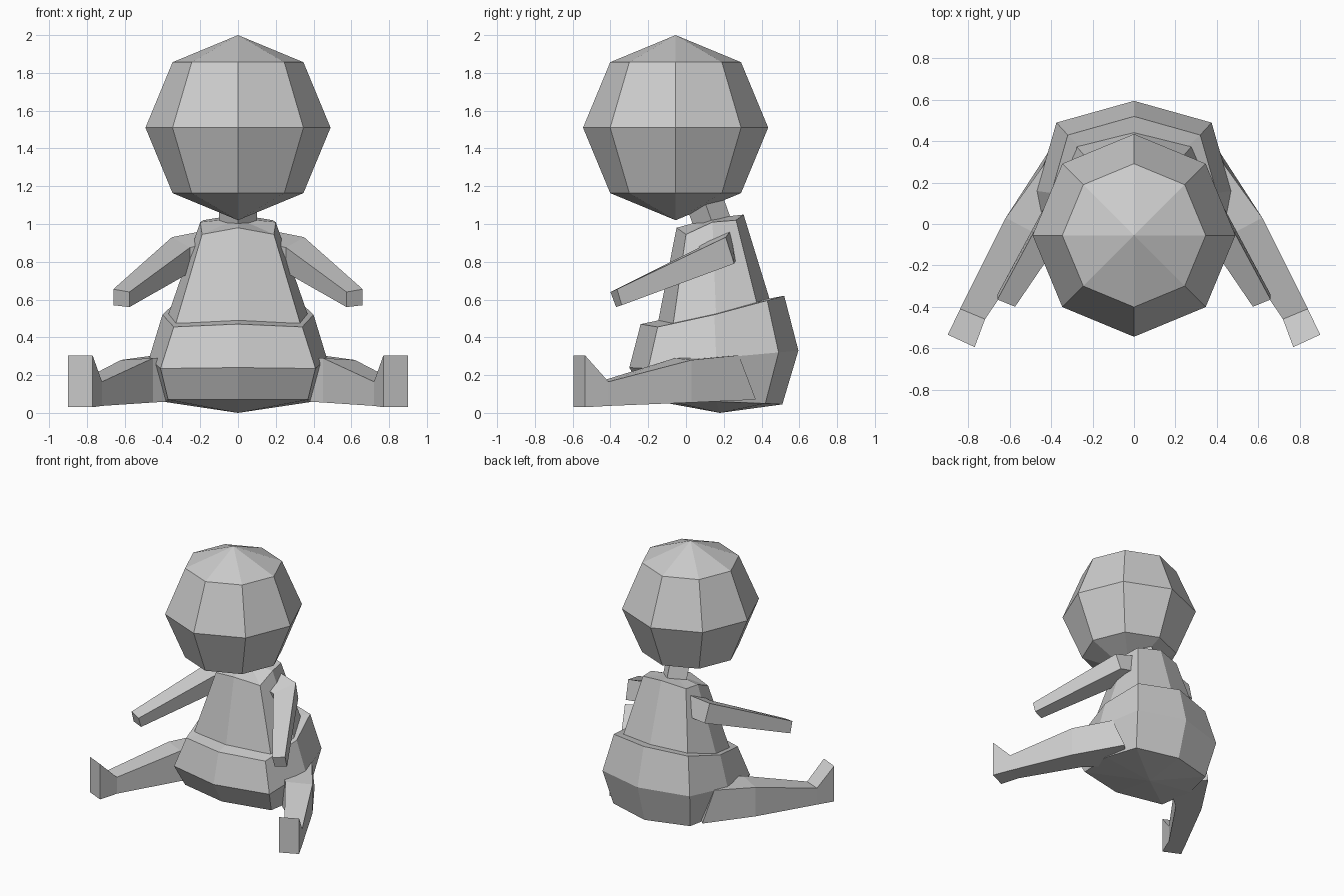
import bpy, bmesh
from mathutils import Matrix, Vector

cube = bpy.data.objects.get("Cube")
if cube:
    bpy.data.objects.remove(cube, do_unlink=True)

grey = bpy.data.materials.new("plain_grey")
grey.use_nodes = True
grey.diffuse_color = (0.6, 0.6, 0.6, 1)
grey.node_tree.nodes["Principled BSDF"].inputs["Base Color"].default_value = (0.6, 0.6, 0.6, 1)


def finish(bm, name):
    bmesh.ops.recalc_face_normals(bm, faces=bm.faces)
    mesh = bpy.data.meshes.new(name)
    bm.to_mesh(mesh)
    bm.free()
    mesh.materials.append(grey)
    obj = bpy.data.objects.new(name, mesh)
    bpy.context.collection.objects.link(obj)
    return obj


def loft(name, loops, bottom=None, top=None):
    """Bridge matching loops; close each end with a point or a flat face."""
    bm = bmesh.new()
    rings = [[bm.verts.new(p) for p in loop] for loop in loops]
    n = len(rings[0])
    for a, b in zip(rings, rings[1:]):
        for i in range(n):
            j = (i + 1) % n
            bm.faces.new((a[i], a[j], b[j], b[i]))
    for ring, tip in ((rings[0], bottom), (rings[-1], top)):
        if tip:
            v = bm.verts.new(tip)
            for i in range(n):
                bm.faces.new((ring[i], ring[(i + 1) % n], v))
        else:
            bm.faces.new(ring)
    return finish(bm, name)


def octagon(front, front_side, side, back_side, back):
    """Symmetric eight-point loop from its front, left-hand and back points."""
    half = [front_side, side, back_side]
    return [front] + half + [back] + [(-x, y, z) for x, y, z in reversed(half)]


def limb(name, sections):
    """Square-section limb for the left, mirrored for the right."""
    for label, s in (("left", 1), ("right", -1)):
        loft(label + "_" + name, [[(s * x, y, z) for x, y, z in sec] for sec in sections])


# Head: coarse sphere
bm = bmesh.new()
bmesh.ops.create_uvsphere(bm, u_segments=8, v_segments=4, radius=0.49,
                          matrix=Matrix.Translation((0, -0.055, 1.51)))
finish(bm, "head")

# Neck: four-sided post leaning forward
bm = bmesh.new()
lean = Vector((0, -0.36, 1)).to_track_quat('Z', 'Y').to_matrix().to_4x4()
post = bmesh.ops.create_cone(bm, cap_ends=True, segments=4, radius1=0.1, radius2=0.1, depth=0.22)
for v in post["verts"]:
    # Keep the post's corners on the front, back and sides
    if abs(abs(v.co.x) - abs(v.co.y)) < 0.01:
        v.co = Matrix.Rotation(0.7854, 3, 'Z') @ v.co
bm.transform(Matrix.Translation((0, 0.12, 1.06)) @ lean)
finish(bm, "neck")

# Torso: tapered eight-sided barrel
loft("torso", [
    octagon((0, -0.16, 0.42), (0.345, -0.075, 0.42), (0.38, 0.16, 0.49),
            (0.29, 0.39, 0.52), (0, 0.465, 0.53)),
    octagon((0, -0.05, 0.98), (0.19, 0, 0.945), (0.2, 0.14, 1.01),
            (0.185, 0.265, 1.02), (0, 0.305, 1.05)),
], top=(0, 0.13, 1.03))

# Hips: wide tilted bowl
loft("hips", [
    octagon((0, -0.2, 0.07), (0.37, -0.12, 0.07), (0.4, 0.16, 0.06),
            (0.33, 0.42, 0.05), (0, 0.51, 0.045)),
    octagon((0, -0.3, 0.24), (0.41, -0.2, 0.235), (0.47, 0.16, 0.29),
            (0.375, 0.49, 0.32), (0, 0.595, 0.33)),
    octagon((0, -0.24, 0.47), (0.34, -0.15, 0.455), (0.4, 0.15, 0.52),
            (0.32, 0.43, 0.595), (0, 0.52, 0.62)),
], bottom=(0, 0.18, 0), top=(0, 0.14, 0.55))

# Arms: root, shoulder bend, hand
limb("arm", [
    [(0.15, 0.24, 0.97), (0.15, 0.27, 0.82), (0.15, 0.11, 0.74), (0.15, 0.07, 0.9)],
    [(0.35, 0.21, 0.93), (0.34, 0.255, 0.79), (0.25, 0.11, 0.745), (0.255, 0.07, 0.875)],
    [(0.66, -0.365, 0.655), (0.66, -0.34, 0.57), (0.575, -0.37, 0.56), (0.575, -0.4, 0.64)],
])

# Legs: hip, knee, ankle, upturned foot
limb("leg", [
    [(0.44, 0.28, 0.305), (0.4, 0.37, 0.07), (0.2, 0.15, 0.07), (0.2, 0.15, 0.3)],
    [(0.62, 0.03, 0.28), (0.62, 0.03, 0.055), (0.45, -0.06, 0.055), (0.45, -0.06, 0.29)],
    [(0.84, -0.41, 0.165), (0.84, -0.41, 0.037), (0.72, -0.46, 0.037), (0.72, -0.46, 0.165)],
    [(0.9, -0.535, 0.305), (0.9, -0.535, 0.03), (0.77, -0.595, 0.03), (0.77, -0.595, 0.305)],
])
